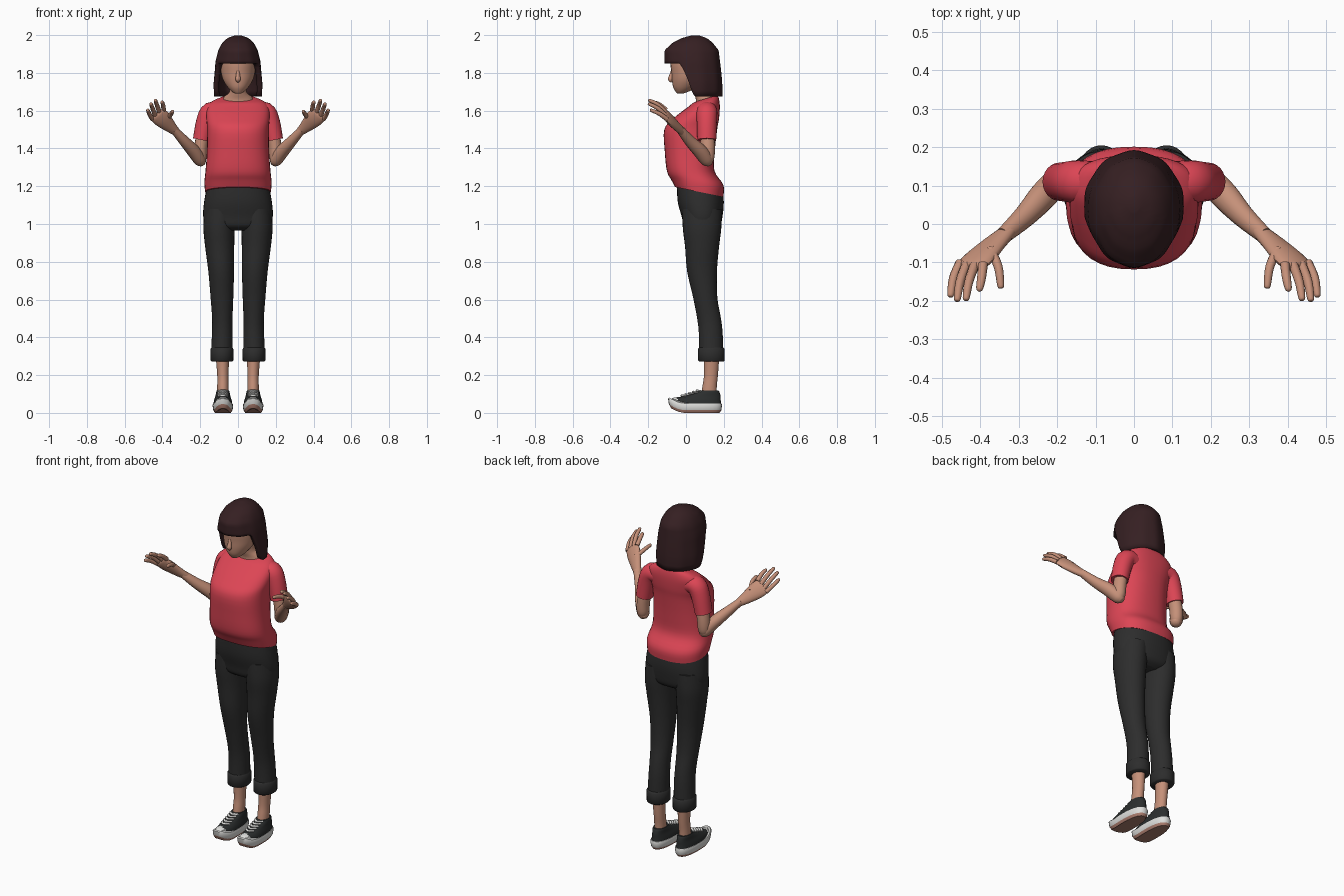
import bpy, bmesh, math
from mathutils import Vector

if "Cube" in bpy.data.objects:
    bpy.data.objects.remove(bpy.data.objects["Cube"])


def material(name, rgb):
    m = bpy.data.materials.new(name)
    m.use_nodes = True
    m.diffuse_color = (*rgb, 1)
    m.node_tree.nodes["Principled BSDF"].inputs["Base Color"].default_value = (*rgb, 1)
    return m


SKIN = material("skin", (0.56, 0.28, 0.19))
HAIR = material("dark_brown_hair", (0.036, 0.014, 0.016))
RED = material("red_cotton", (0.72, 0.06, 0.09))
BLACK = material("black_denim", (0.026, 0.026, 0.026))
CANVAS = material("black_canvas", (0.024, 0.027, 0.027))
WHITE = material("white_rubber", (0.72, 0.72, 0.70))
BROWN = material("brown_outsole", (0.42, 0.21, 0.16))


def finish(name, bm, mats, angle=50):
    mesh = bpy.data.meshes.new(name)
    bm.to_mesh(mesh)
    bm.free()
    ob = bpy.data.objects.new(name, mesh)
    bpy.context.scene.collection.objects.link(ob)
    for m in mats:
        mesh.materials.append(m)
    bpy.ops.object.select_all(action="DESELECT")
    ob.select_set(True)
    bpy.context.view_layer.objects.active = ob
    bpy.ops.object.shade_smooth_by_angle(angle=math.radians(angle))
    return ob


def smooth_rows(rows, steps):
    """Catmull-Rom interpolation of every value in the rows."""
    out = []
    for i in range(len(rows) - 1):
        four = [rows[max(i - 1, 0)], rows[i], rows[i + 1], rows[min(i + 2, len(rows) - 1)]]
        for k in range(steps):
            t = k / steps
            out.append([b + 0.5 * t * (c - a + t * (2 * a - 5 * b + 4 * c - d + t * (3 * (b - c) + d - a)))
                        for a, b, c, d in zip(*four)])
    return out + [list(rows[-1])]


def oval(n, power):
    for k in range(n):
        c, s = math.cos(math.tau * k / n), math.sin(math.tau * k / n)
        yield (math.copysign(abs(c) ** (2 / power), c), math.copysign(abs(s) ** (2 / power), s))


def loft(name, rings, mats, rule=None):
    bm = bmesh.new()
    loops = [[bm.verts.new(p) for p in ring] for ring in rings]
    n = len(loops[0])
    for a, b in zip(loops, loops[1:]):
        for k in range(n):
            bm.faces.new((a[k], a[(k + 1) % n], b[(k + 1) % n], b[k]))
    bm.faces.new(loops[0])
    bm.faces.new(loops[-1])
    bmesh.ops.recalc_face_normals(bm, faces=bm.faces)
    if rule:
        for f in bm.faces:
            f.material_index = rule(f.calc_center_median(), f.normal)
    return finish(name, bm, mats)


def stack(name, rows, mats, side=1, steps=4, n=28, power=2, rule=None, lift=None):
    """Level ovals: z, centre x, centre y, half width, half depth, tilt."""
    rings = []
    for z, cx, cy, rx, ry, tilt in smooth_rows(rows, steps):
        ring = []
        for u, v in oval(n, power):
            y = cy + v * ry
            ring.append((side * cx + u * rx, y, z + tilt * v * ry + (lift(y) if lift else 0)))
        rings.append(ring)
    return loft(name, rings, mats, rule)


def tube(name, rows, mat, side=1, across=(0, 1, 0), steps=4, n=16):
    """Ovals square to a path: x, y, z, half width, half thickness."""
    rows = smooth_rows(rows, steps)
    pts = [Vector((side * r[0], r[1], r[2])) for r in rows]
    across = Vector((side * across[0], across[1], across[2]))
    rings = []
    for i, (p, r) in enumerate(zip(pts, rows)):
        d = (pts[min(i + 1, len(pts) - 1)] - pts[max(i - 1, 0)]).normalized()
        u = (across - d * across.dot(d)).normalized()
        v = d.cross(u)
        rings.append([p + u * a * r[3] + v * b * r[4] for a, b in oval(n, 2)])
    return loft(name, rings, [mat])


# Head, nose and neck
stack("head", [(1.692, 0, -.03, .018, .018, 0), (1.702, 0, -.02, .034, .036, 0), (1.725, 0, -.004, .056, .064, 0),
               (1.76, 0, .015, .078, .089, 0), (1.80, 0, .03, .09, .107, 0), (1.86, 0, .035, .093, .117, 0),
               (1.92, 0, .035, .075, .10, 0), (1.96, 0, .035, .03, .04, 0)], [SKIN])
tube("nose", [(0, -.068, 1.82, .007, .008), (0, -.078, 1.785, .011, .011), (0, -.082, 1.765, .014, .013),
              (0, -.074, 1.752, .006, .005)], SKIN, across=(1, 0, 0))
stack("neck", [(1.64, 0, .105, .086, .055, .3), (1.672, 0, .103, .074, .05, .3), (1.70, 0, .085, .046, .046, 0),
               (1.77, 0, .07, .042, .046, 0)], [SKIN])

# Bobbed hair: high edge over the forehead, long at the sides and back
hair_shape = [(2.0, .05, .01, .015), (1.985, .045, .055, .065), (1.96, .035, .083, .105), (1.92, .03, .105, .142),
              (1.86, .033, .12, .146), (1.80, .04, .125, .146), (1.74, .045, .131, .146), (1.66, .04, .127, .15)]


def hair_at(z):
    for a, b in zip(hair_shape, hair_shape[1:]):
        if z >= b[0]:
            t = (a[0] - z) / (a[0] - b[0])
            return [p + (q - p) * t for p, q in zip(a[1:], b[1:])]
    return hair_shape[-1][1:]


bm = bmesh.new()
columns, levels = 64, 18
grid = []
for i in range(levels):
    t = i / (levels - 1)
    row = []
    for j in range(columns):
        ang = math.tau * j / columns
        turn = math.degrees(min(ang, math.tau - ang))
        s = min(max((turn - 60) / 34, 0), 1)
        edge = 1.85 - .175 * s * s * (3 - 2 * s)
        z = 1.999 - (1.999 - edge) * t ** 1.6
        cy, rx, ry = hair_at(z)
        strand = 1 + .012 * t * math.cos(10 * ang)
        row.append(bm.verts.new((math.sin(ang) * rx * strand, cy - math.cos(ang) * ry * strand, z)))
    grid.append(row)
bm.faces.new(grid[0])
for a, b in zip(grid, grid[1:]):
    for j in range(columns):
        k = (j + 1) % columns
        bm.faces.new((a[j], b[j], b[k], a[k]))
hair = finish("hair", bm, [HAIR], 60)
shell = hair.modifiers.new("thickness", "SOLIDIFY")
shell.thickness = .028
shell.offset = -1

# Shirt body
stack("shirt", [(1.17, 0, .07, .174, .128, -.2), (1.22, 0, .06, .178, .138, -.1), (1.28, 0, .025, .172, .126, 0),
                (1.38, 0, .02, .165, .132, 0), (1.50, 0, .025, .163, .14, 0), (1.56, 0, .055, .168, .12, 0),
                (1.62, 0, .095, .163, .084, 0), (1.65, 0, .105, .135, .07, .15), (1.665, 0, .108, .09, .058, .3)],
      [RED], power=2.4, n=36)

# Trousers seat
stack("trousers_seat", [(1.22, 0, .07, .16, .118, 0), (1.12, 0, .078, .179, .122, 0), (1.04, 0, .085, .184, .108, 0),
                        (.99, 0, .085, .165, .095, 0), (.965, 0, .085, .10, .06, 0)], [BLACK], power=2.2, n=36)

fingers = {
    "index_finger": [(.393, -.105, 1.603), (.397, -.14, 1.632), (.402, -.168, 1.645)],
    "middle_finger": [(.415, -.107, 1.59), (.43, -.15, 1.632), (.437, -.192, 1.654)],
    "ring_finger": [(.436, -.105, 1.572), (.453, -.15, 1.613), (.46, -.194, 1.635)],
    "little_finger": [(.452, -.10, 1.555), (.47, -.14, 1.583), (.477, -.183, 1.602)],
    "thumb": [(.375, -.065, 1.555), (.354, -.11, 1.583), (.347, -.16, 1.595)],
}
palm_axis = (.75, .1, -.65)


def toe_lift(y):
    return 4 * max(0, -y) ** 2


for label, s in (("left", 1), ("right", -1)):
    # Sleeve, arm and hand
    tube(label + "_sleeve", [(.09, .11, 1.59, .052, .05), (.145, .11, 1.593, .056, .052),
                             (.172, .11, 1.54, .053, .05), (.193, .11, 1.445, .05, .046)], RED, s, n=24)
    tube(label + "_upper_arm", [(.17, .11, 1.54, .036, .036), (.195, .115, 1.42, .038, .035),
                                (.2, .115, 1.35, .035, .033), (.2, .115, 1.318, .02, .02)], SKIN, s)
    tube(label + "_forearm", [(.188, .124, 1.315, .016, .016), (.2, .112, 1.335, .034, .032),
                              (.235, .075, 1.385, .038, .035), (.285, .02, 1.44, .03, .028),
                              (.34, -.03, 1.5, .022, .02)], SKIN, s)
    tube(label + "_palm", [(.325, -.017, 1.486, .021, .019), (.362, -.05, 1.518, .034, .02),
                           (.398, -.084, 1.553, .046, .02), (.424, -.107, 1.577, .045, .015),
                           (.431, -.114, 1.584, .036, .007)], SKIN, s, palm_axis)
    for finger, path in fingers.items():
        a, b, c = (Vector(p) for p in path)
        tip = c + (c - b).normalized() * .008
        rows = [(*p, r, r) for p, r in ((a, .0125), (b, .0115), (c, .009), (tip, .003))]
        tube(label + "_" + finger, rows, SKIN, s, palm_axis, n=10)

    # Trouser leg with turned-up cuff
    stack(label + "_trouser_leg", [(1.08, .092, .085, .085, .104, 0), (.98, .1, .085, .083, .102, 0),
                                   (.88, .097, .085, .077, .09, 0), (.75, .089, .085, .068, .079, 0),
                                   (.61, .085, .102, .06, .064, 0), (.5, .083, .122, .054, .063, 0),
                                   (.42, .083, .131, .055, .063, 0), (.3, .086, .134, .057, .064, 0)], [BLACK], s)
    stack(label + "_trouser_cuff", [(.272, .085, .134, .055, .065, 0), (.278, .085, .134, .06, .071, 0),
                                    (.338, .085, .134, .061, .071, 0), (.346, .085, .134, .055, .064, 0)],
          [BLACK], s, steps=1)

    # Ankle
    stack(label + "_ankle", [(.31, .083, .135, .036, .042, 0), (.2, .08, .132, .03, .037, 0),
                             (.14, .08, .125, .03, .038, 0), (.08, .08, .12, .03, .042, 0)], [SKIN], s)

    # Shoe: sole with brown underside, canvas upper with rubber toe cap, laces
    stack(label + "_shoe_sole", [(0, .08, .05, .042, .128, 0), (.014, .08, .048, .051, .139, 0),
                                 (.04, .08, .048, .055, .143, 0), (.05, .08, .05, .051, .138, 0)],
          [WHITE, BROWN], s, steps=1, power=2.4, lift=toe_lift,
          rule=lambda c, normal: 1 if normal.z < -.4 else 0)
    stack(label + "_shoe_upper", [(.035, .08, .05, .051, .138, 0), (.065, .08, .06, .047, .124, 0),
                                  (.088, .08, .085, .04, .098, 0), (.108, .08, .114, .036, .064, 0),
                                  (.118, .08, .12, .033, .052, 0)],
          [CANVAS, WHITE], s, power=2.2, lift=toe_lift,
          rule=lambda c, normal: 1 if c.y < -.042 else 0)
    for i in range(5):
        y, z = -.022 + .02 * i, .089 + .0065 * i
        tube(label + "_shoe_lace", [(.056, y + .022, z, .006, .005), (.08, y, z + .003, .007, .006),
                                    (.104, y + .022, z, .006, .005)], WHITE, s, n=8)
